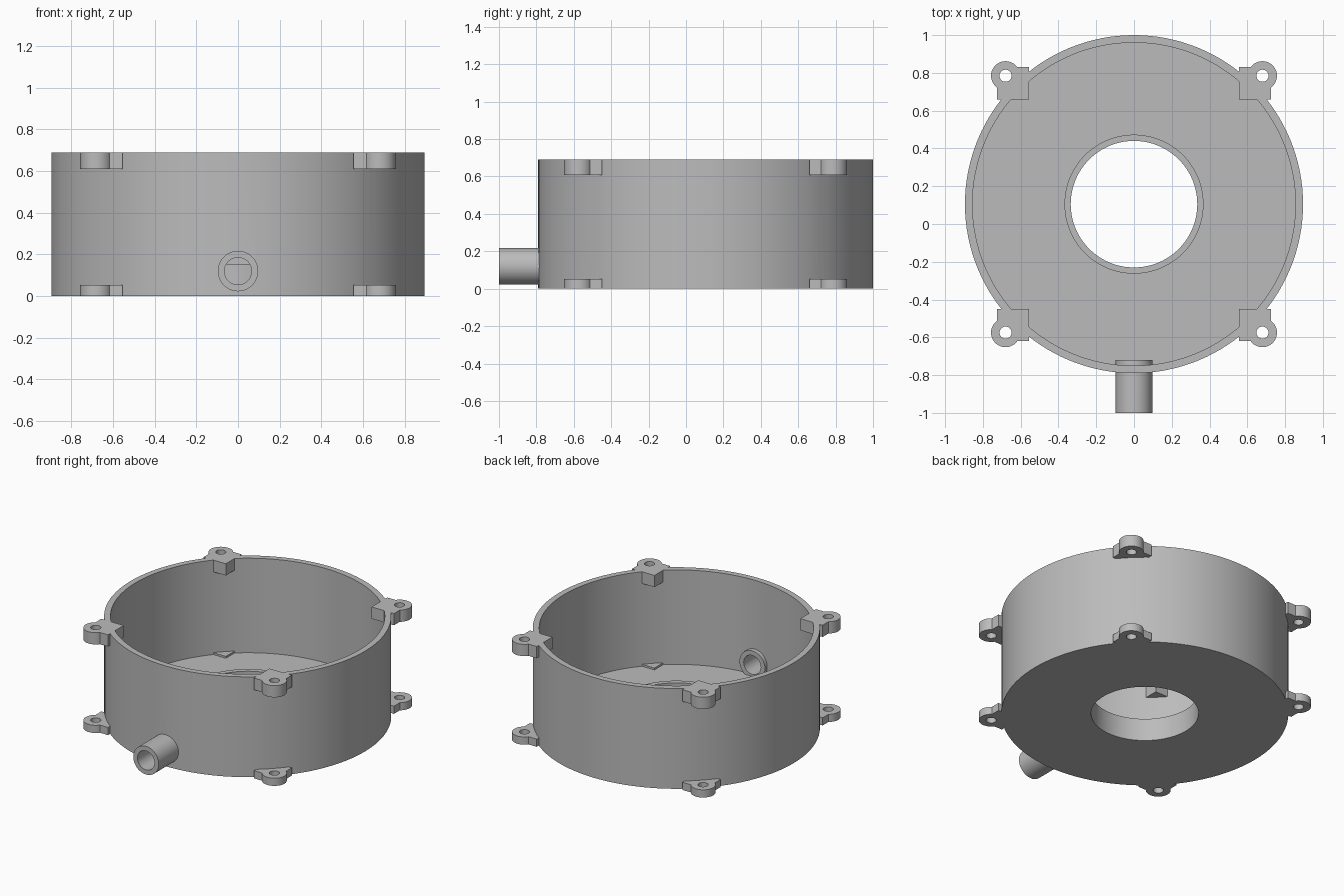
import bpy
import bmesh
from math import pi, radians
from mathutils import Matrix, Vector

if "Cube" in bpy.data.objects:
    bpy.data.objects.remove(bpy.data.objects["Cube"], do_unlink=True)

CY = 0.105      # drum axis offset along y
HEIGHT = 0.69

grey = bpy.data.materials.new("plain grey")
grey.use_nodes = True
grey.diffuse_color = (0.5, 0.5, 0.5, 1)
grey.node_tree.nodes["Principled BSDF"].inputs["Base Color"].default_value = (0.5, 0.5, 0.5, 1)


def make_object(name, bm):
    bmesh.ops.recalc_face_normals(bm, faces=bm.faces)
    mesh = bpy.data.meshes.new(name)
    bm.to_mesh(mesh)
    bm.free()
    mesh.materials.append(grey)
    obj = bpy.data.objects.new(name, mesh)
    bpy.context.scene.collection.objects.link(obj)
    return obj


def lathe(name, profile, steps=128):
    """Revolve a closed (radius, z) outline around the drum axis."""
    bm = bmesh.new()
    rings = []
    for i in range(steps):
        turn = Matrix.Rotation(2 * pi * i / steps, 3, 'Z')
        rings.append([bm.verts.new(turn @ Vector((r, 0, z)) + Vector((0, CY, 0)))
                      for r, z in profile])
    n = len(profile)
    for i in range(steps):
        a, b = rings[i], rings[(i + 1) % steps]
        for j in range(n):
            k = (j + 1) % n
            bm.faces.new((a[j], a[k], b[k], b[j]))
    return make_object(name, bm)


def cylinder(name, radius, start, end, steps=48):
    start, end = Vector(start), Vector(end)
    axis = end - start
    place = Matrix.Translation((start + end) / 2) @ axis.to_track_quat('Z', 'Y').to_matrix().to_4x4()
    bm = bmesh.new()
    bmesh.ops.create_cone(bm, cap_ends=True, segments=steps, radius1=radius,
                          radius2=radius, depth=axis.length, matrix=place)
    return make_object(name, bm)


def box(name, low, high):
    low, high = Vector(low), Vector(high)
    place = Matrix.Translation((low + high) / 2) @ Matrix.Diagonal((*(high - low), 1))
    bm = bmesh.new()
    bmesh.ops.create_cube(bm, size=1, matrix=place)
    return make_object(name, bm)


def combine(target, tool, operation):
    mod = target.modifiers.new(operation.title(), 'BOOLEAN')
    mod.operation = operation
    mod.solver = 'EXACT'
    mod.object = tool
    bpy.context.view_layer.objects.active = target
    bpy.ops.object.modifier_apply(modifier=mod.name)
    bpy.data.objects.remove(tool, do_unlink=True)


# Open drum: outer wall, floor and raised collar around the centre hole
housing = lathe("housing", [(0.335, 0), (0.895, 0), (0.895, HEIGHT), (0.855, HEIGHT),
                            (0.855, 0.04), (0.368, 0.04), (0.368, 0.155), (0.335, 0.155)])

# Screw lugs at the four corners, at the base and at the rim
for sx in (-1, 1):
    for sy in (-1, 1):
        x, y = sx * 0.68, CY + sy * 0.68
        for low, high in ((0, 0.053), (0.609, HEIGHT)):
            xs = sorted((sx * 0.555, sx * 0.725))
            ys = sorted((CY + sy * 0.555, CY + sy * 0.725))
            lug = box("lug", (xs[0], ys[0], low), (xs[1], ys[1], high))
            combine(lug, cylinder("lug_eye", 0.077, (x, y, low), (x, y, high)), 'UNION')
            combine(lug, cylinder("screw_hole", 0.032, (x, y, low - 0.1), (x, y, high + 0.1), 32),
                    'DIFFERENCE')
            combine(housing, lug, 'UNION')

# Pipe stub through the front wall
combine(housing, cylinder("pipe", 0.097, (0, -1, 0.12), (0, -0.72, 0.12)), 'UNION')
combine(housing, cylinder("bore", 0.065, (0, -1.1, 0.12), (0, -0.6, 0.12)), 'DIFFERENCE')

# Smooth round walls, sharp edges
bpy.ops.object.select_all(action='DESELECT')
housing.select_set(True)
bpy.context.view_layer.objects.active = housing
bpy.ops.object.shade_smooth_by_angle(angle=radians(30))
